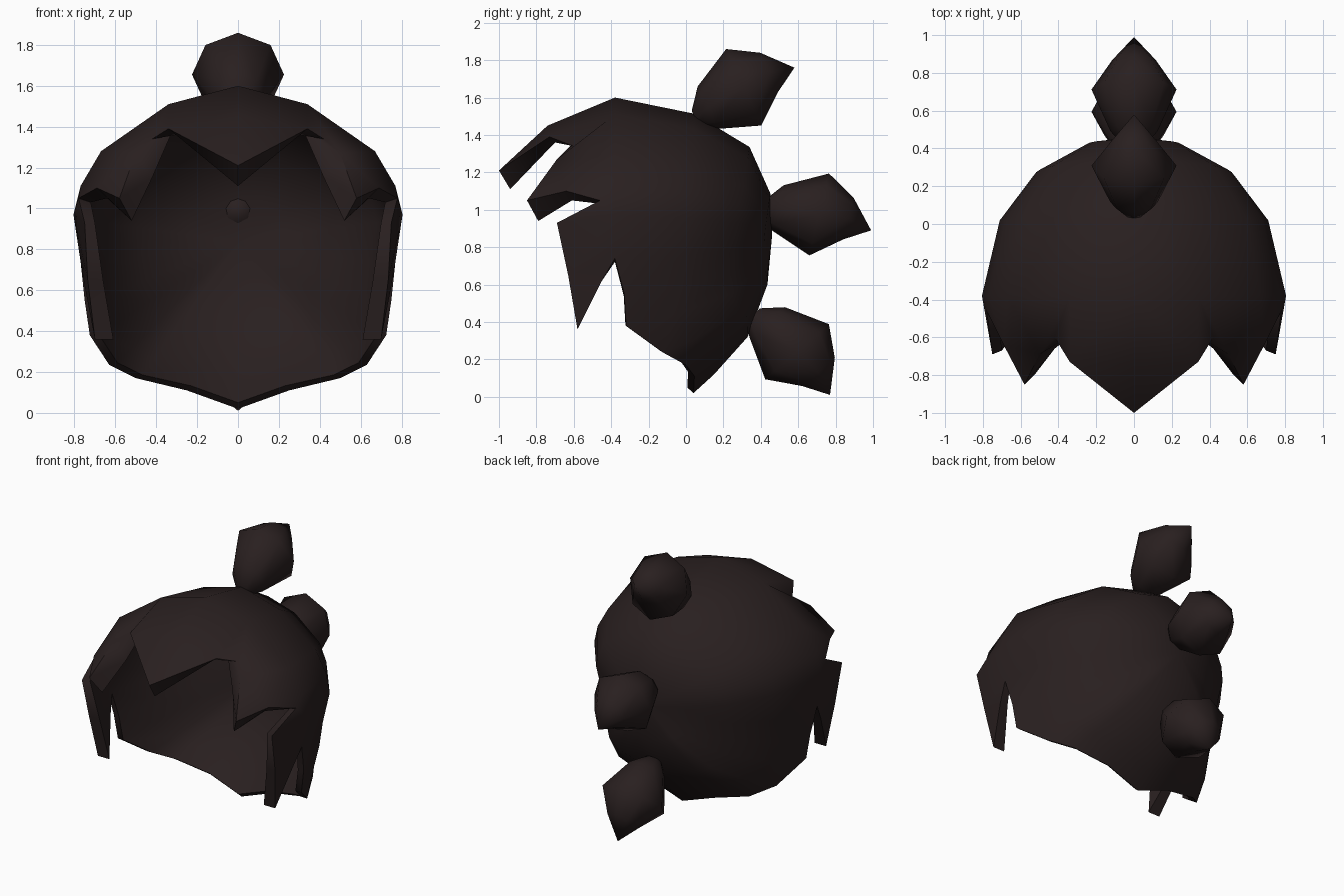
import bpy
import math
from mathutils import Vector

default_cube = bpy.data.objects.get("Cube")
if default_cube:
    bpy.data.objects.remove(default_cube, do_unlink=True)

# Single dark brown hair colour
hair = bpy.data.materials.new("dark_brown_hair")
hair.use_nodes = True
colour = (0.022, 0.014, 0.014, 1)
hair.diffuse_color = colour
shader = hair.node_tree.nodes["Principled BSDF"]
shader.inputs["Base Color"].default_value = colour
shader.inputs["Roughness"].default_value = 0.8


def make_object(name, verts, faces):
    mesh = bpy.data.meshes.new(name)
    mesh.from_pydata([tuple(v) for v in verts], [], faces)
    mesh.materials.append(hair)
    obj = bpy.data.objects.new(name, mesh)
    bpy.context.collection.objects.link(obj)
    return obj


def finish(obj, angle):
    """Apply the modifiers, then smooth everything but the hard edges."""
    bpy.ops.object.select_all(action="DESELECT")
    obj.select_set(True)
    bpy.context.view_layer.objects.active = obj
    for modifier in list(obj.modifiers):
        bpy.ops.object.modifier_apply(modifier=modifier.name)
    bpy.ops.object.shade_smooth_by_angle(angle=math.radians(angle))


# Widest outline of the left half, from the crown round to the nape
outline = [
    (0, -.38, 1.6), (.34, -.38, 1.51), (.67, -.38, 1.28), (.77, -.38, 1.11),
    (.805, -.38, .97), (.77, -.38, .74), (.75, -.33, .55), (.725, -.32, .38),
    (.63, -.12, .235), (.5, 0, .17), (.25, .045, .11), (0, .04, .02),
]
pole = Vector((0, .46, .86))
centre = Vector((0, -.38, .4))
thickness = .045


def inward(point):
    return (centre - point).normalized() * thickness


# Back of the head: rings from a pole to the outline,
# each with its angle and its fullness at the crown and at the nape
rings = [(18, 1.04, .99), (40, 1.12, .9), (62, 1.08, .55), (90, 1, 1)]
outer = [pole]
faces = []
count = len(outline)
for angle, crown, nape in rings:
    spread = math.sin(math.radians(angle))
    for x, y, z in outline:
        height = max(-1, min(1, (z - pole.z) / .75))
        fullness = 1 + abs(height) * ((crown if height > 0 else nape) - 1)
        depth = min(1, math.cos(math.radians(angle)) * fullness)
        outer.append(Vector((x * spread,
                             y + (pole.y - y) * depth,
                             pole.z + (z - pole.z) * spread)))
inner = [v + inward(v) for v in outer]
for k in range(count - 1):
    faces.append((0, k + 1, k + 2))
    for ring in range(len(rings) - 1):
        a = 1 + ring * count + k
        b = a + count
        faces.append((a, b, b + 1, a + 1))

# Pointed locks growing forward: outer point and matching inner point
lock_points = {
    "fringe_ridge": ((0, -.74, 1.45), (0, -.71, 1.37)),
    "fringe_tip": ((0, -1, 1.21), (0, -.94, 1.11)),
    "fringe_side": ((.34, -.73, 1.39), (.3, -.7, 1.36)),
    "fringe_notch": ((.42, -.6, 1.34), (.32, -.58, 1.38)),
    "temple_front": ((.5, -.69, 1.27), (.42, -.66, 1.15)),
    "temple_tip": ((.58, -.85, 1.05), (.52, -.79, .94)),
    "temple_back": ((.69, -.64, 1.1), (.64, -.61, 1.05)),
    "temple_notch": ((.78, -.46, 1.05), (.72, -.44, 1.03)),
    "side_top": ((.75, -.69, .93), (.7, -.67, .93)),
    "side_front": ((.735, -.63, .65), (.66, -.62, .65)),
    "side_tip": ((.7, -.58, .36), (.61, -.58, .36)),
    "side_back": ((.75, -.45, .62), (.69, -.45, .62)),
}
index = {}
for key, (out_point, in_point) in lock_points.items():
    index[key] = len(outer)
    outer.append(Vector(out_point))
    inner.append(Vector(in_point))
for k in range(count):
    index["rim%d" % k] = 1 + (len(rings) - 1) * count + k
lock_faces = [
    "rim0 fringe_ridge fringe_side rim1",
    "rim1 fringe_side fringe_notch",
    "fringe_ridge fringe_tip fringe_side",
    "rim1 fringe_notch temple_front rim2",
    "rim2 temple_front temple_back rim3",
    "temple_front temple_tip temple_back",
    "rim3 temple_back temple_notch",
    "rim3 temple_notch rim4",
    "rim4 temple_notch side_top",
    "rim4 side_top side_front rim5",
    "rim5 side_front side_back",
    "side_front side_tip side_back",
]
faces += [tuple(index[key] for key in face.split()) for face in lock_faces]

# Inner skin, and a rim joining both skins along every open edge
total = len(outer)
edges = {(f[i - 1], f[i]) for f in faces for i in range(len(f))}
inner_faces = [tuple(v + total for v in reversed(f)) for f in faces]
rim_faces = [(b, a, a + total, b + total) for a, b in sorted(edges)
             if (b, a) not in edges and outer[a].x + outer[b].x > 0]
shell = make_object("hair_shell", outer + inner, faces + inner_faces + rim_faces)
mirror = shell.modifiers.new("mirror", "MIRROR")
mirror.use_clip = True
finish(shell, 75)

# Tufts: distance along the axis, upward offset and radius of each ring
tuft_profile = [(-.045, -.03, .05), (.038, 0, .125),
                (.26, .018, .225), (.417, .034, .115)]
tuft_length = .55
sides = 8


def make_tuft(name, base, tip):
    base, tip = Vector((0, *base)), Vector((0, *tip))
    axis = (tip - base).normalized()
    side = Vector((1, 0, 0))
    up = side.cross(axis)
    points, polys = [], []
    for along, offset, radius in tuft_profile:
        middle = base + axis * along + up * offset
        for s in range(sides):
            turn = math.tau * s / sides
            points.append(middle + (side * math.cos(turn)
                                    + up * math.sin(turn)) * radius)
    points.append(base + axis * tuft_length)
    end = len(points) - 1
    last = end - sides
    polys.append(tuple(reversed(range(sides))))
    for s in range(sides):
        n = (s + 1) % sides
        for ring in range(len(tuft_profile) - 1):
            a = ring * sides
            polys.append((a + s, a + n, a + sides + n, a + sides + s))
        polys.append((last + s, last + n, end))
    finish(make_object(name, points, polys), 75)


make_tuft("upper_tuft", (.08, 1.53), (.58, 1.76))
make_tuft("middle_tuft", (.455, 1.018), (.99, .89))
make_tuft("lower_tuft", (.41, .426), (.77, .01))
